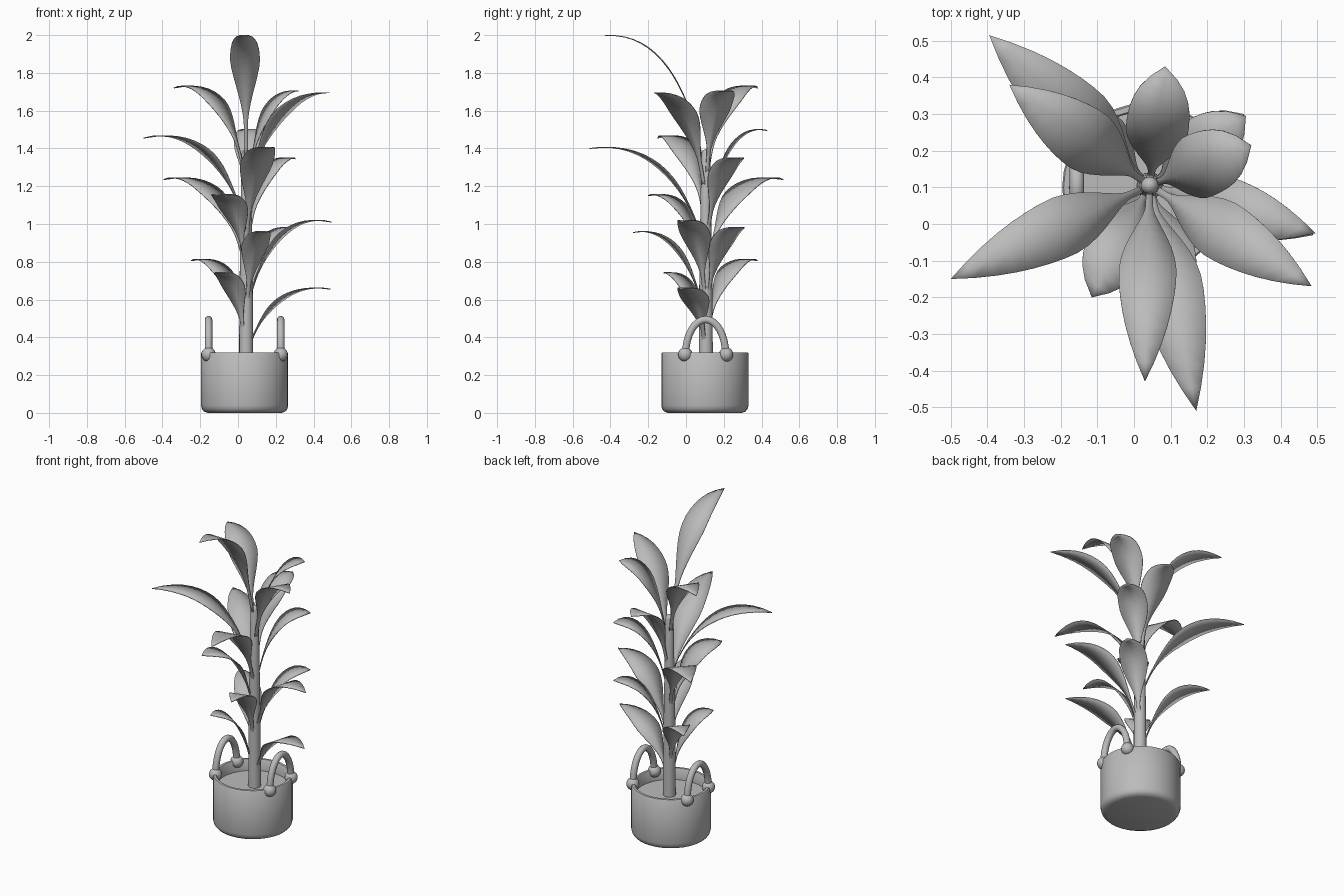
import bpy
import bmesh
import math
from mathutils import Vector

cube = bpy.data.objects.get("Cube")
if cube:
    bpy.data.objects.remove(cube, do_unlink=True)

grey = bpy.data.materials.new("plain_grey")
grey.use_nodes = True
grey.diffuse_color = (0.5, 0.5, 0.5, 1)
grey.node_tree.nodes["Principled BSDF"].inputs["Base Color"].default_value = (0.5, 0.5, 0.5, 1)

CENTRE = Vector((0.035, 0.1, 0))    # pot axis
STEM = Vector((0.043, 0.105, 0))    # stem axis


def add_object(name, data):
    obj = bpy.data.objects.new(name, data)
    bpy.context.collection.objects.link(obj)
    data.materials.append(grey)
    return obj


def smooth(obj, angle=40):
    bpy.ops.object.select_all(action="DESELECT")
    obj.select_set(True)
    bpy.context.view_layer.objects.active = obj
    bpy.ops.object.shade_smooth_by_angle(angle=math.radians(angle))


def lathe(name, profile, axis, steps):
    """Spin an (radius, height) profile about a vertical axis."""
    bm = bmesh.new()
    verts = [bm.verts.new((r, 0, z)) for r, z in profile]
    edges = [bm.edges.new(pair) for pair in zip(verts, verts[1:])]
    bmesh.ops.spin(bm, geom=verts + edges, axis=(0, 0, 1), cent=(0, 0, 0),
                   angle=math.tau, steps=steps, use_duplicate=False)
    bmesh.ops.remove_doubles(bm, verts=bm.verts, dist=0.0005)
    bmesh.ops.recalc_face_normals(bm, faces=bm.faces)
    mesh = bpy.data.meshes.new(name)
    bm.to_mesh(mesh)
    bm.free()
    obj = add_object(name, mesh)
    obj.location = axis
    smooth(obj)


# Pot with rounded foot, open rim and soil
lathe("pot", [(0, 0), (0.195, 0), (0.215, 0.007), (0.226, 0.02), (0.231, 0.04),
              (0.231, 0.315), (0.227, 0.32), (0.212, 0.32), (0.208, 0.315),
              (0.208, 0.24)], CENTRE, 32)
lathe("soil", [(0, 0.248), (0.208, 0.248)], CENTRE, 32)

# Tapering stem with a rounded tip
lathe("stem", [(0.037, 0.24), (0.036, 0.6), (0.03, 1.0), (0.024, 1.37),
               (0.02, 1.385), (0.01, 1.394), (0, 1.396)], STEM, 16)


# Handles: upright loops ending in round knobs
def ball(name, location, radius):
    bm = bmesh.new()
    bmesh.ops.create_uvsphere(bm, u_segments=16, v_segments=10, radius=radius)
    mesh = bpy.data.meshes.new(name)
    bm.to_mesh(mesh)
    bm.free()
    obj = add_object(name, mesh)
    obj.location = location
    smooth(obj, 60)


def handle(side, label):
    base = CENTRE + Vector((side * 0.191, 0.004, 0.309))
    curve = bpy.data.curves.new(label + "_handle", "CURVE")
    curve.dimensions = "3D"
    curve.bevel_depth = 0.02
    curve.bevel_resolution = 3
    spline = curve.splines.new("POLY")
    steps = 16
    spline.points.add(steps)
    for i, point in enumerate(spline.points):
        a = math.pi * i / steps
        point.co = (*(base + Vector((0, 0.106 * math.cos(a), 0.185 * math.sin(a)))), 1)
    spline.use_smooth = True
    add_object(label + "_handle", curve)
    for end, word in ((-1, "front"), (1, "back")):
        ball(f"{label}_{word}_knob", base + Vector((0, end * 0.108, 0)), 0.038)


handle(1, "left")
handle(-1, "right")


# Leaves: thin blades sweeping up from the stem and arching over
def leaf(name, tip, base_z, half_width, arch):
    tip = Vector(tip)
    out = Vector((tip.x - STEM.x, tip.y - STEM.y, 0))
    reach = out.length
    out.normalize()
    across = Vector((-out.y, out.x, 0))
    rise = tip.z - base_z
    start = 0.02
    point_power = 5 if reach < 0.37 else 3
    bm = bmesh.new()
    rows = []
    steps = 18
    for i in range(steps + 1):
        t = i / steps
        b1, b2, b3 = 3 * t * (1 - t) ** 2, 3 * t * t * (1 - t), t ** 3
        along = start + (reach - start) * (0.1 * b1 + 0.35 * b2 + b3)
        height = base_z + rise * (0.4 * b1 + arch * b2 + b3)
        grow = min(max((t - 0.18) / 0.47, 0), 1)
        width = 0.01 + (half_width - 0.01) * grow * grow * (3 - 2 * grow)
        if t > 0.5:
            width *= 1 - (2 * t - 1) ** point_power
        spine = Vector((STEM.x, STEM.y, height)) + out * along
        if i == steps:
            rows.append([bm.verts.new(spine)])
        else:
            rows.append([bm.verts.new(spine + across * width * s) for s in (-1, 0, 1)])
    for low, high in zip(rows, rows[1:]):
        for k in (0, 1):
            if len(high) == 3:
                bm.faces.new((low[k], low[k + 1], high[k + 1], high[k]))
            else:
                bm.faces.new((low[k], low[k + 1], high[0]))
    bm.normal_update()
    if sum(f.normal.z for f in bm.faces) < 0:
        bmesh.ops.reverse_faces(bm, faces=bm.faces)
    mesh = bpy.data.meshes.new(name)
    bm.to_mesh(mesh)
    bm.free()
    obj = add_object(name, mesh)
    smooth(obj, 60)
    blade = obj.modifiers.new("blade_thickness", "SOLIDIFY")
    blade.thickness = 0.005
    blade.offset = 0


# Tip position, height of the base, half width, arch; from the top down
LEAVES = [
    ((0.03, -0.43, 1.997), 1.36, 0.081, 1.04),
    ((-0.34, 0.38, 1.72), 1.3, 0.09, 1.17),
    ((0.32, 0.215, 1.705), 1.27, 0.09, 1.03),
    ((0.485, -0.17, 1.695), 1.2, 0.085, 1.03),
    ((-0.5, -0.15, 1.455), 1.04, 0.085, 1.19),
    ((0.085, 0.43, 1.495), 1.08, 0.086, 1.12),
    ((0.17, -0.51, 1.4), 0.92, 0.09, 1.12),
    ((0.305, 0.295, 1.345), 0.95, 0.085, 1.12),
    ((-0.395, 0.515, 1.235), 0.82, 0.095, 1.17),
    ((-0.115, -0.2, 1.15), 0.8, 0.088, 1.14),
    ((0.495, -0.025, 1.01), 0.61, 0.085, 1.17),
    ((0.3, 0.3, 0.98), 0.6, 0.08, 1.08),
    ((0.15, -0.28, 0.955), 0.56, 0.075, 1.12),
    ((-0.25, 0.38, 0.805), 0.45, 0.08, 1.17),
    ((-0.11, -0.12, 0.74), 0.39, 0.075, 1.08),
    ((0.49, -0.03, 0.655), 0.36, 0.08, 1.16),
]
for number, (tip, base_z, half_width, arch) in enumerate(LEAVES, 1):
    leaf(f"leaf_{number}", tip, base_z, half_width, arch)
